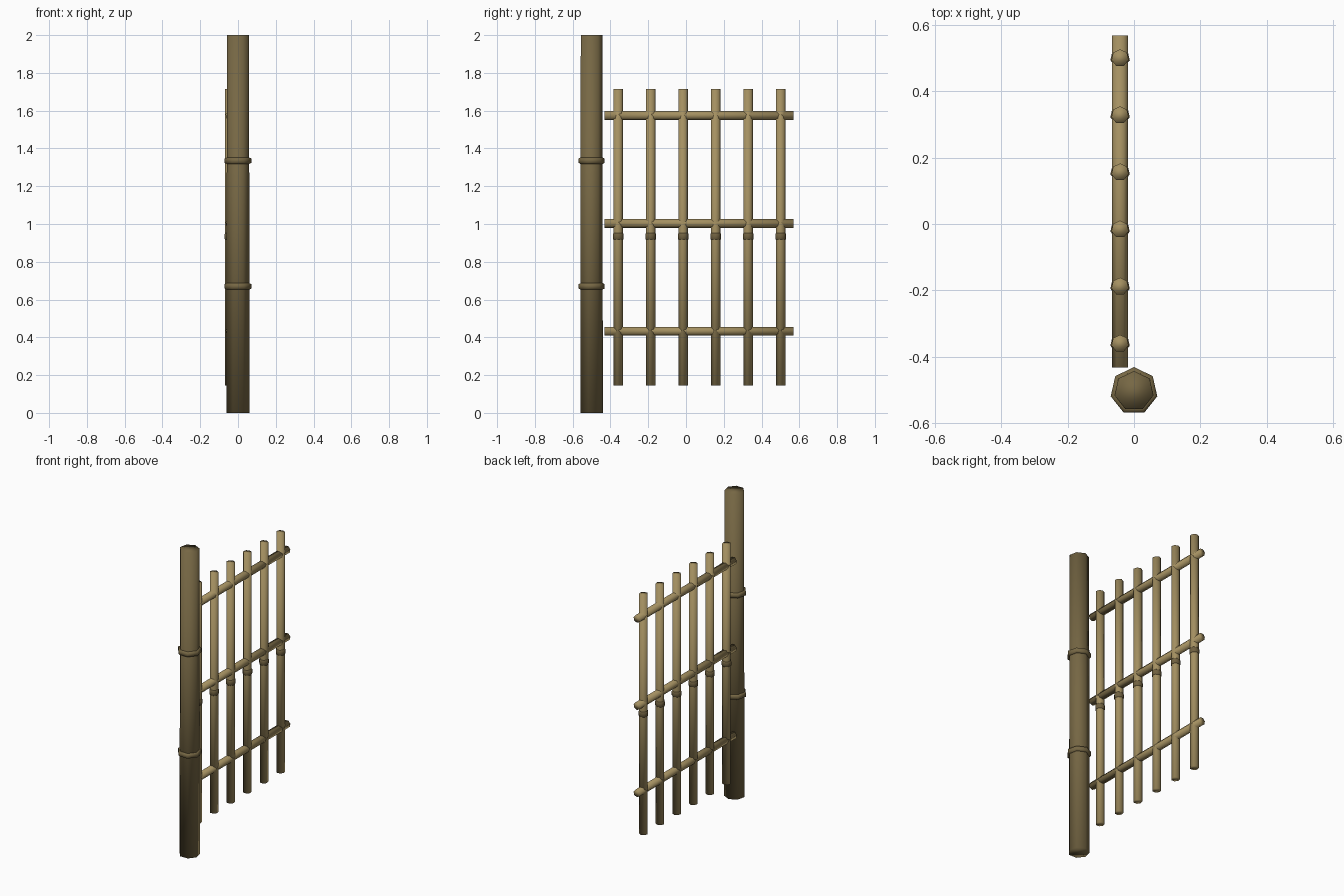
import bpy, bmesh, math
from mathutils import Matrix, Vector

if "Cube" in bpy.data.objects:
    bpy.data.objects.remove(bpy.data.objects["Cube"])

SIDES = 7


def material(name, rgb):
    m = bpy.data.materials.new(name)
    lin = [((c / 255 + 0.055) / 1.055) ** 2.4 for c in rgb]
    m.diffuse_color = (*lin, 1)
    m.use_nodes = True
    m.node_tree.nodes["Principled BSDF"].inputs["Base Color"].default_value = m.diffuse_color
    return m


DARK = material("dark bamboo", (118, 103, 68))
PALE = material("pale bamboo", (164, 144, 97))
CORD = material("brown binding", (112, 97, 64))


def lathe(name, profile, origin, mat, along_y=False):
    """Seven-sided smooth solid swept through (radius, distance) rings."""
    bm = bmesh.new()
    rings = []
    for r, d in profile:
        angles = [math.pi / 2 + i * math.tau / SIDES for i in range(SIDES)]
        rings.append([bm.verts.new((r * math.cos(a), r * math.sin(a), d)) for a in angles])
    for a, b in zip(rings, rings[1:]):
        for i in range(SIDES):
            j = (i + 1) % SIDES
            bm.faces.new((a[i], a[j], b[j], b[i]))
    bm.faces.new(rings[0][::-1])
    bm.faces.new(rings[-1])
    if along_y:
        bm.transform(Matrix.Rotation(-math.pi / 2, 4, 'X'))
    bm.transform(Matrix.Translation(Vector(origin)))
    bmesh.ops.recalc_face_normals(bm, faces=bm.faces)
    for f in bm.faces:
        f.smooth = True
    me = bpy.data.meshes.new(name)
    bm.to_mesh(me)
    bm.free()
    me.materials.append(mat)
    ob = bpy.data.objects.new(name, me)
    bpy.context.collection.objects.link(ob)
    return ob


# Tall hinge post with two raised joints
POST_Y = -0.503
lathe("post", [(0.063, 0), (0.060, 2.0)], (0, POST_Y, 0), DARK)
for i, z in enumerate((0.67, 1.335)):
    lathe(f"post_ring_{i}", [(0.061, -0.017), (0.072, -0.012), (0.072, 0.012), (0.061, 0.017)],
          (0, POST_Y, z), DARK)

# Upright pickets, each with a joint collar below the middle rail
PANEL_X = -0.042
for i in range(6):
    y = -0.36 + i * 0.172
    lathe(f"picket_{i}", [(0.0265, 0.145), (0.0265, 1.715)], (PANEL_X, y, 0), PALE)
    lathe(f"picket_collar_{i}", [(0.026, -0.018), (0.030, -0.012), (0.030, 0.012), (0.026, 0.018)],
          (PANEL_X, y, 0.934), CORD)

# Three horizontal rails
for i, z in enumerate((0.433, 1.004, 1.575)):
    lathe(f"rail_{i}", [(0.0245, -0.432), (0.0245, 0.568)], (PANEL_X, 0, z), PALE, along_y=True)
